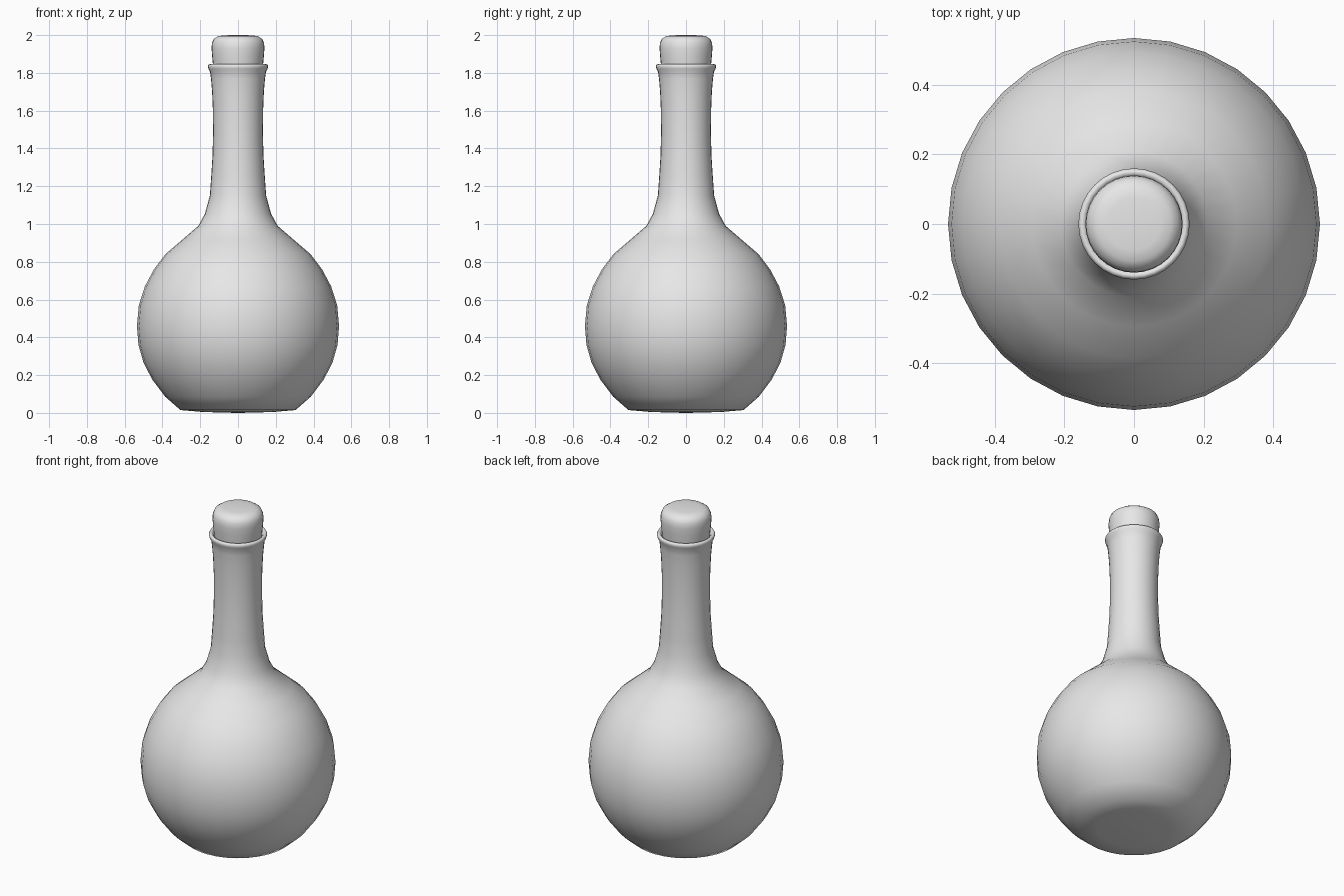
import bpy, bmesh, math

if "Cube" in bpy.data.objects:
    bpy.data.objects.remove(bpy.data.objects["Cube"])

SIDES = 32


def material(name, rgb):
    m = bpy.data.materials.new(name)
    m.diffuse_color = (*rgb, 1)
    m.use_nodes = True
    m.node_tree.nodes["Principled BSDF"].inputs["Base Color"].default_value = m.diffuse_color
    return m


def lathe(name, profile, mat):
    """Revolve (radius, z) points about z; radius 0 makes a pole."""
    bm = bmesh.new()
    rings = []
    for r, z in profile:
        if r == 0:
            rings.append([bm.verts.new((0, 0, z))] * SIDES)
        else:
            rings.append([bm.verts.new((r * math.cos(2 * math.pi * i / SIDES),
                                        r * math.sin(2 * math.pi * i / SIDES), z))
                          for i in range(SIDES)])
    for a, b in zip(rings, rings[1:]):
        for i in range(SIDES):
            j = (i + 1) % SIDES
            bm.faces.new(list(dict.fromkeys((a[i], a[j], b[j], b[i]))))
    bmesh.ops.recalc_face_normals(bm, faces=bm.faces[:])
    for f in bm.faces:
        f.smooth = True
    mesh = bpy.data.meshes.new(name)
    bm.to_mesh(mesh)
    bm.free()
    mesh.materials.append(mat)
    ob = bpy.data.objects.new(name, mesh)
    bpy.context.collection.objects.link(ob)
    return ob


grey = material("light grey", (0.8, 0.8, 0.8))

# Round flask: base, bulb, shoulder, neck and rolled lip
lathe("flask", [
    (0, 0.0), (0.10, 0.002), (0.20, 0.006), (0.305, 0.015),
    (0.385, 0.085), (0.453, 0.175), (0.50, 0.265), (0.527, 0.36),
    (0.535, 0.46), (0.525, 0.57), (0.493, 0.67), (0.445, 0.76),
    (0.385, 0.84), (0.295, 0.917), (0.21, 0.99), (0.175, 1.055),
    (0.149, 1.15), (0.142, 1.25), (0.135, 1.36), (0.132, 1.48),
    (0.133, 1.60), (0.137, 1.70), (0.143, 1.77), (0.148, 1.805),
    (0.157, 1.823), (0.160, 1.836), (0.155, 1.845), (0.147, 1.847),
    (0.138, 1.840), (0.130, 1.82), (0.125, 1.78)], grey)

# Cork stopper, seated in the neck
lathe("stopper", [
    (0, 1.78), (0.125, 1.78), (0.133, 1.845), (0.137, 1.89),
    (0.140, 1.93), (0.138, 1.958), (0.128, 1.98), (0.107, 1.994),
    (0.075, 1.999), (0, 2.0)], grey)
